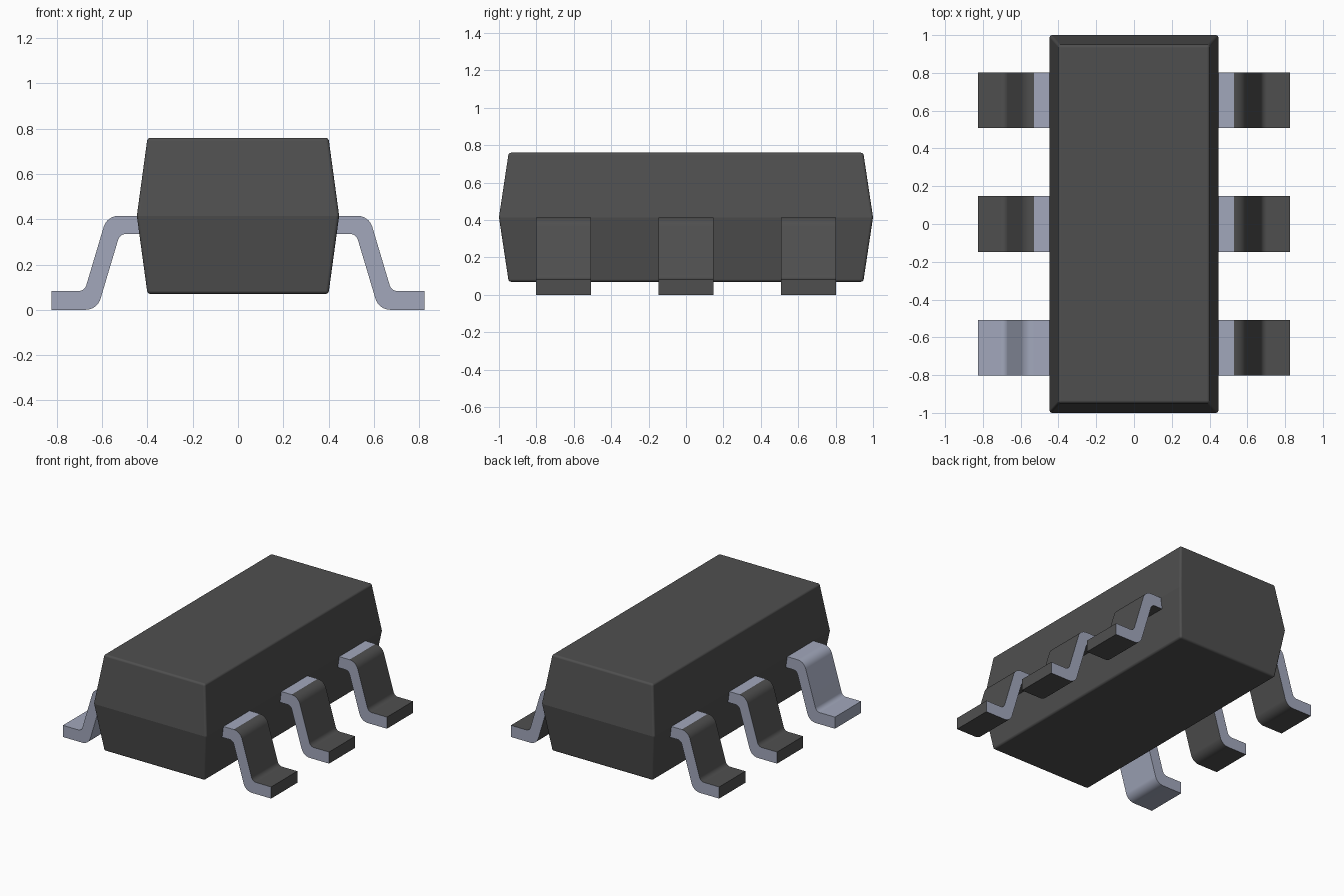
import bpy, bmesh, math
from mathutils import Vector

cube = bpy.data.objects.get("Cube")
if cube:
    bpy.data.objects.remove(cube, do_unlink=True)


def material(name, rgb):
    m = bpy.data.materials.new(name)
    m.use_nodes = True
    m.diffuse_color = (*rgb, 1)
    m.node_tree.nodes["Principled BSDF"].inputs["Base Color"].default_value = (*rgb, 1)
    return m


DARK = material("dark grey plastic", (0.078, 0.078, 0.078))
SILVER = material("bluish silver metal", (0.36, 0.39, 0.50))


def finish(bm, name, mats, angle):
    bmesh.ops.recalc_face_normals(bm, faces=bm.faces[:])
    me = bpy.data.meshes.new(name)
    bm.to_mesh(me)
    bm.free()
    for m in mats:
        me.materials.append(m)
    ob = bpy.data.objects.new(name, me)
    bpy.context.collection.objects.link(ob)
    bpy.ops.object.select_all(action="DESELECT")
    ob.select_set(True)
    bpy.context.view_layer.objects.active = ob
    bpy.ops.object.shade_smooth_by_angle(angle=math.radians(angle))
    wn = ob.modifiers.new("even shading", "WEIGHTED_NORMAL")
    wn.keep_sharp = True
    return ob


# Body: two drafted halves meeting at a parting line, with softened edges
bm = bmesh.new()
rings = []
for hx, hy, z in ((0.40, 0.948, 0.07), (0.447, 1.0, 0.415), (0.40, 0.948, 0.76)):
    rings.append([bm.verts.new((sx * hx, sy * hy, z))
                  for sx, sy in ((-1, -1), (1, -1), (1, 1), (-1, 1))])
bm.faces.new(rings[0][::-1])
bm.faces.new(rings[2])
for lo, hi in zip(rings, rings[1:]):
    for i in range(4):
        j = (i + 1) % 4
        bm.faces.new((lo[i], lo[j], hi[j], hi[i]))
bm.normal_update()
hard = [e for e in bm.edges if e.calc_face_angle() > math.radians(30)]
bmesh.ops.bevel(bm, geom=hard, offset=0.014, segments=8, profile=0.5,
                affect="EDGES", clamp_overlap=True)
finish(bm, "body", [DARK], 13)


def fillet(points, steps=8):
    """Round the corners of a closed outline of (x, z, radius)."""
    out = []
    n = len(points)
    for i, (x, z, r) in enumerate(points):
        p = Vector((x, z))
        if r == 0:
            out.append(p)
            continue
        a = (Vector(points[i - 1][:2]) - p).normalized()
        b = (Vector(points[(i + 1) % n][:2]) - p).normalized()
        half = a.angle(b) / 2
        centre = p + (a + b).normalized() * (r / math.sin(half))
        t = r / math.tan(half)
        u, v = p + a * t - centre, p + b * t - centre
        sweep = math.pi - 2 * half
        for k in range(steps + 1):
            s = k / steps
            out.append(centre + (u * math.sin((1 - s) * sweep)
                                 + v * math.sin(s * sweep)) / math.sin(sweep))
    return out


# Gull-wing pin outline: shoulder, slope and foot
OUTLINE = fillet([
    (0.40, 0.415, 0), (0.579, 0.415, 0.068), (0.678, 0.083, 0.036),
    (0.825, 0.083, 0), (0.825, 0.0, 0), (0.622, 0.0, 0.068),
    (0.522, 0.335, 0.036), (0.40, 0.335, 0)])


def pin(name, side, y, all_silver):
    bm = bmesh.new()
    near, far = [[bm.verts.new((side * p.x, y + s * 0.148, p.y)) for p in OUTLINE]
                 for s in (-1, 1)]
    bm.faces.new(near)
    bm.faces.new(far[::-1])
    n = len(near)
    for i in range(n):
        j = (i + 1) % n
        bm.faces.new((near[i], far[i], far[j], near[j]))
    bmesh.ops.recalc_face_normals(bm, faces=bm.faces[:])
    bm.normal_update()
    # Cut sides and the flat shoulder top are bare metal
    for f in bm.faces:
        shoulder = f.normal.z > 0.999 and f.calc_center_median().z > 0.41
        bare = all_silver or abs(f.normal.y) > 0.9 or shoulder
        f.material_index = 1 if bare else 0
    finish(bm, name, [DARK, SILVER], 30)


for side, side_name in ((-1, "right"), (1, "left")):
    for y, place in ((-0.655, "front"), (0, "middle"), (0.655, "back")):
        pin(f"{place}_{side_name}_pin", side, y, side < 0 and y < 0)
